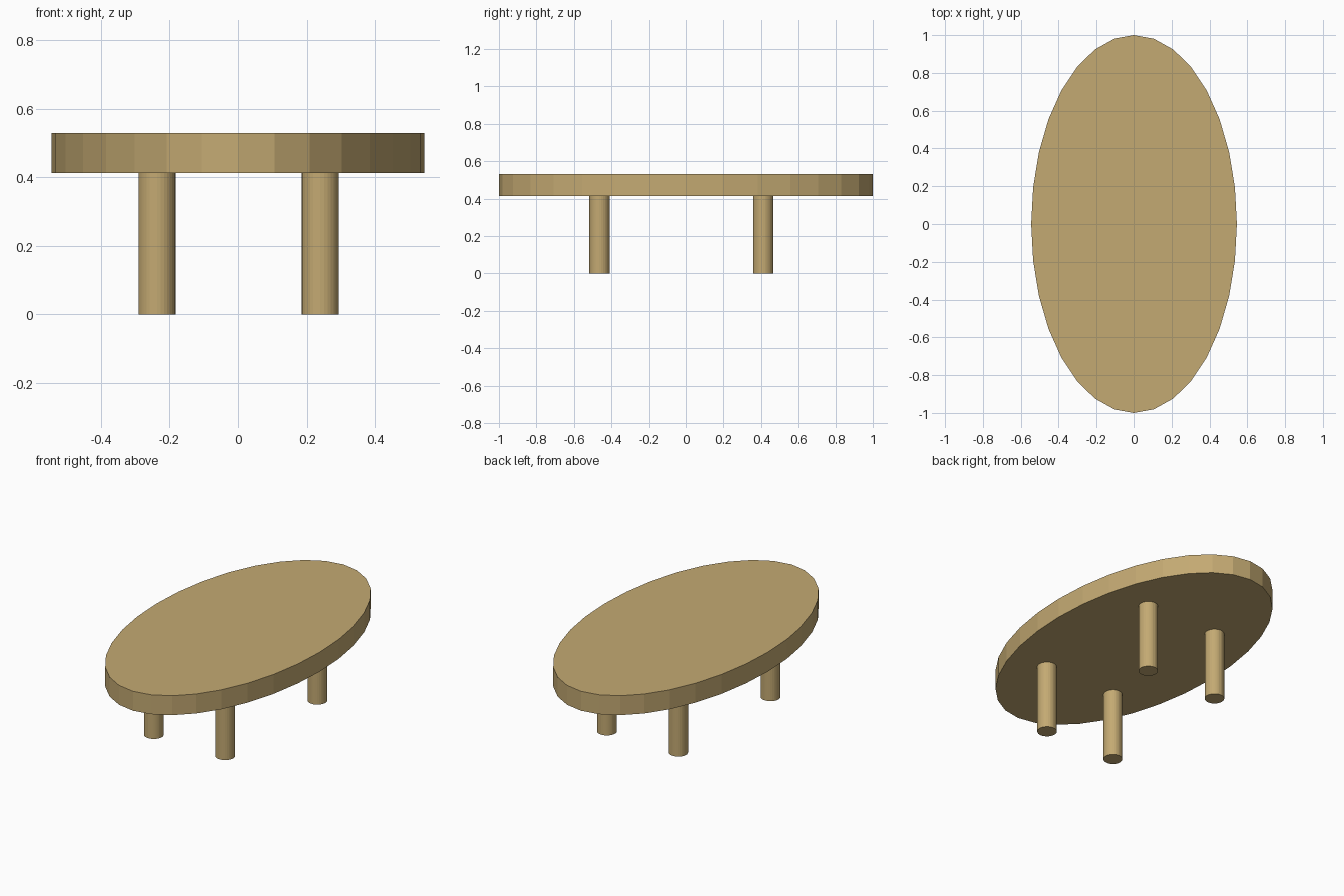
import bpy

if "Cube" in bpy.data.objects:
    bpy.data.objects.remove(bpy.data.objects["Cube"])

wood = bpy.data.materials.new("wood")
wood.diffuse_color = (0.55, 0.40, 0.17, 1)
wood.use_nodes = True
wood.node_tree.nodes["Principled BSDF"].inputs["Base Color"].default_value = wood.diffuse_color


def disc(name, x, y, z0, z1, rx, ry):
    """Upright 32-sided elliptical cylinder from z0 to z1."""
    bpy.ops.mesh.primitive_cylinder_add(vertices=32, radius=1, depth=1,
                                        location=(x, y, (z0 + z1) / 2))
    ob = bpy.context.object
    ob.name = name
    ob.scale = (rx, ry, z1 - z0)
    bpy.ops.object.transform_apply(location=False, rotation=False, scale=True)
    ob.data.materials.append(wood)
    return ob


TOP_BOTTOM, TOP_HEIGHT = 0.413, 0.53
LEG_RADIUS = 0.054

# Oval tabletop
disc("tabletop", 0, 0, TOP_BOTTOM, TOP_HEIGHT, 0.545, 1.0)

# Four round legs, set slightly towards the front
for side, x in (("left", -0.237), ("right", 0.24)):
    for end, y in (("front", -0.464), ("back", 0.411)):
        disc(f"{end}_{side}_leg", x, y, 0, TOP_BOTTOM, LEG_RADIUS, LEG_RADIUS)
